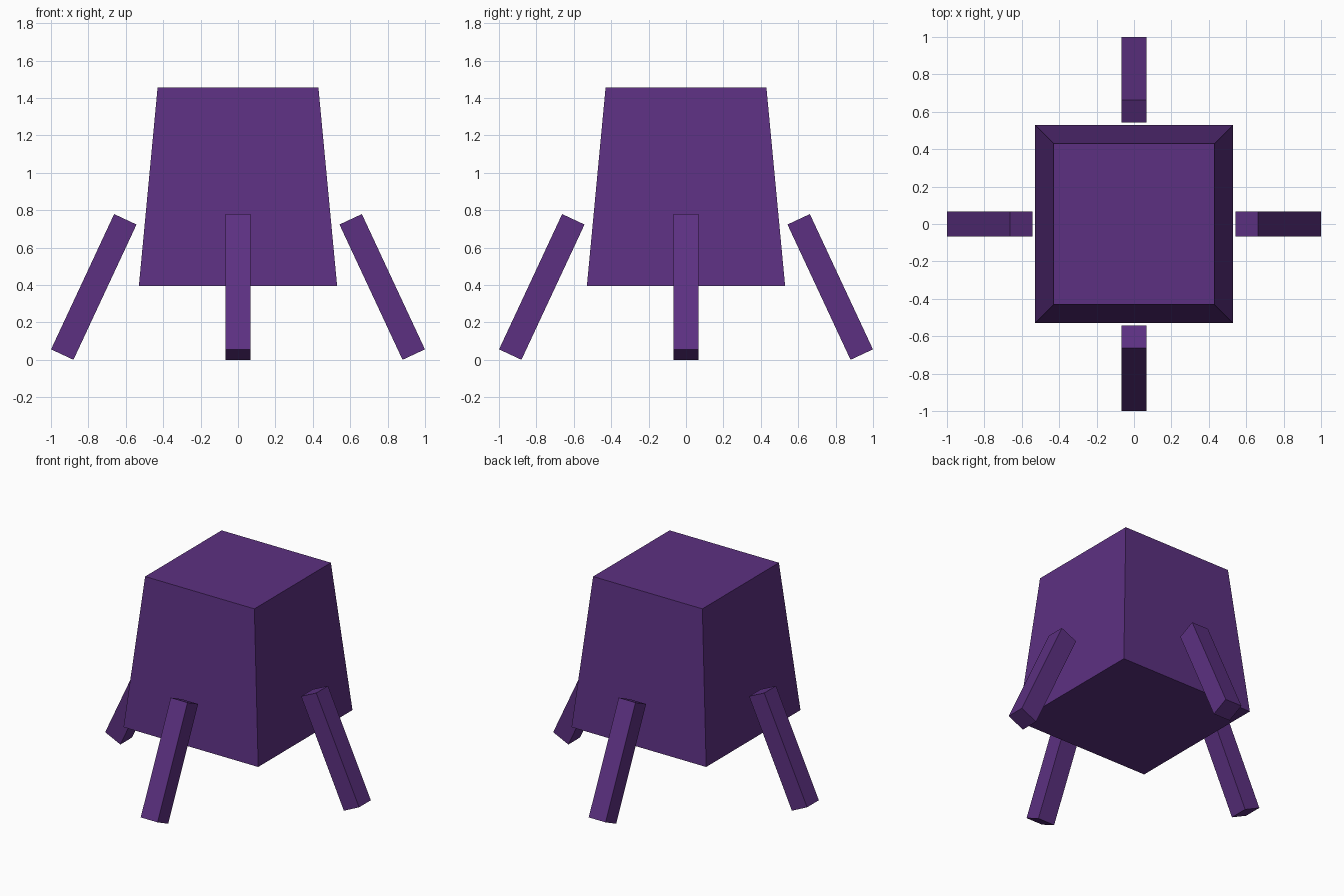
import bpy
import bmesh
from math import radians
from mathutils import Matrix

if "Cube" in bpy.data.objects:
    bpy.data.objects.remove(bpy.data.objects["Cube"])

purple = bpy.data.materials.new("purple")
purple.diffuse_color = (0.107, 0.03, 0.22, 1)
purple.use_nodes = True
purple.node_tree.nodes["Principled BSDF"].inputs["Base Color"].default_value = purple.diffuse_color


def add_object(name, bm):
    mesh = bpy.data.meshes.new(name)
    bm.to_mesh(mesh)
    bm.free()
    mesh.materials.append(purple)
    obj = bpy.data.objects.new(name, mesh)
    bpy.context.collection.objects.link(obj)
    return obj


# Tapered body floating between the legs
BOTTOM, TOP = 0.395, 1.455
bm = bmesh.new()
bmesh.ops.create_cube(bm, size=1)
for v in bm.verts:
    upper = v.co.z > 0
    half = 0.43 if upper else 0.53
    v.co.x *= 2 * half
    v.co.y *= 2 * half
    v.co.z = TOP if upper else BOTTOM
add_object("body", bm)

# Four splayed legs, one facing each side
LENGTH, WIDTH = 0.798, 0.132
for i, side in enumerate(("right", "back", "left", "front")):
    bm = bmesh.new()
    bmesh.ops.create_cube(bm, size=1)
    bmesh.ops.scale(bm, vec=(WIDTH, WIDTH, LENGTH), verts=bm.verts)
    leg = add_object(side + "_leg", bm)
    leg.matrix_world = (Matrix.Rotation(radians(90 * i), 4, 'Z')
                        @ Matrix.Translation((0.771, 0, 0.39))
                        @ Matrix.Rotation(radians(-25), 4, 'Y'))
